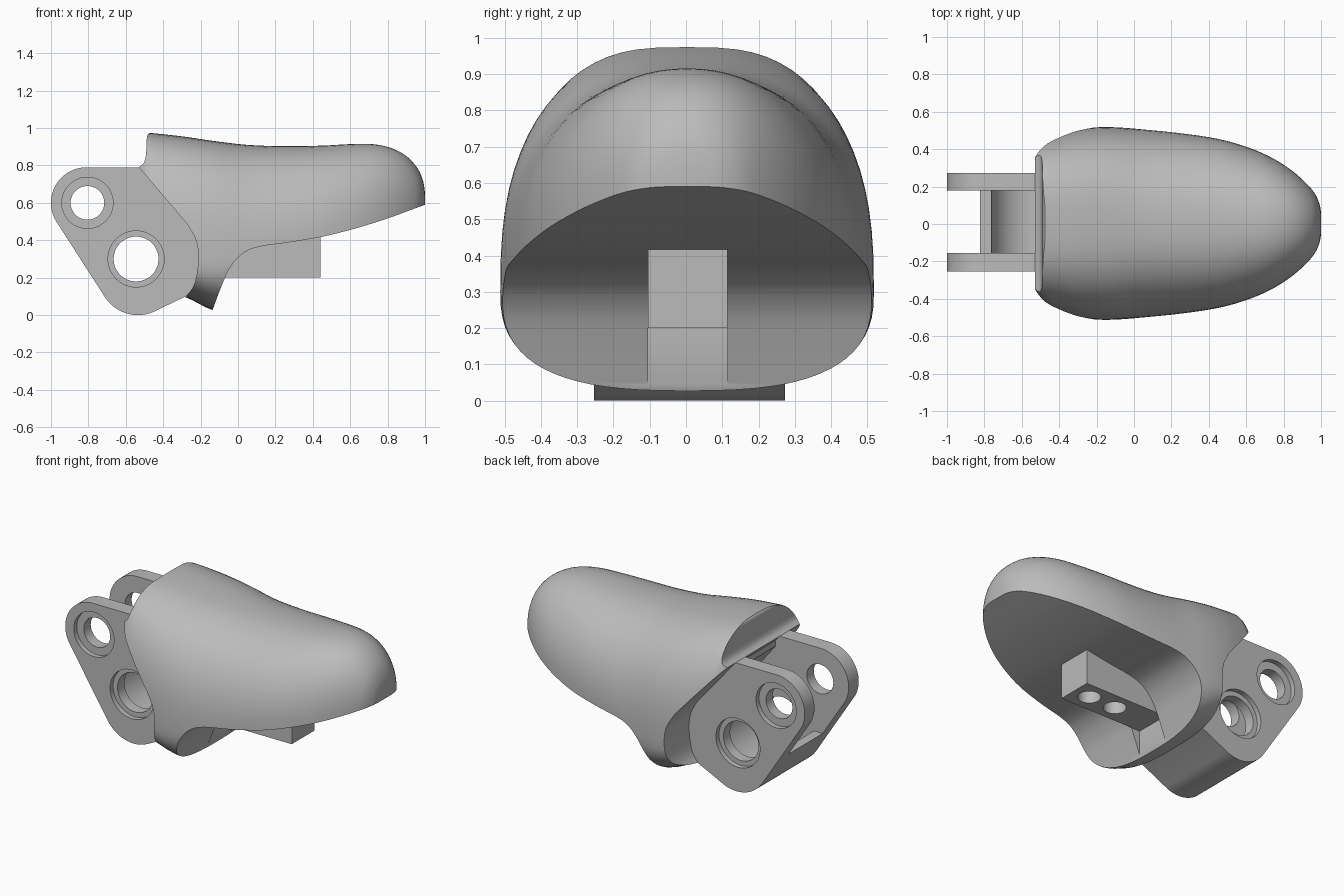
import bpy, bmesh
from math import cos, sin, pi, radians
from mathutils import Vector

cube = bpy.data.objects.get("Cube")
if cube:
    bpy.data.objects.remove(cube, do_unlink=True)

grey = bpy.data.materials.new("light grey")
grey.use_nodes = True
grey.diffuse_color = (0.5, 0.5, 0.5, 1)
grey.node_tree.nodes["Principled BSDF"].inputs["Base Color"].default_value = (0.5, 0.5, 0.5, 1)


def finish(name, bm):
    bmesh.ops.recalc_face_normals(bm, faces=bm.faces[:])
    mesh = bpy.data.meshes.new(name)
    bm.to_mesh(mesh)
    bm.free()
    mesh.materials.append(grey)
    obj = bpy.data.objects.new(name, mesh)
    bpy.context.collection.objects.link(obj)
    return obj


def smooth_path(points, steps):
    """Catmull-Rom curve through points of any dimension."""
    pts = [Vector(p) for p in points]
    pts = [pts[0] * 2 - pts[1]] + pts + [pts[-1] * 2 - pts[-2]]
    out = []
    for a, b, c, d in zip(pts, pts[1:], pts[2:], pts[3:]):
        for i in range(steps):
            t = i / steps
            out.append(0.5 * (2 * b + (c - a) * t + (2 * a - 5 * b + 4 * c - d) * t * t
                              + (3 * b - a - 3 * c + d) * t ** 3))
    return out + [pts[-2]]


def arc(cx, cz, r, start, end, n=24):
    angles = [radians(start + (end - start) * i / n) for i in range(n + 1)]
    return [(cx + r * cos(a), cz + r * sin(a)) for a in angles]


def prism(name, outline, y0, y1):
    """Extrude an x-z outline along y."""
    bm = bmesh.new()
    rings = [[bm.verts.new((p[0], y, p[1])) for p in outline] for y in (y0, y1)]
    bm.faces.new(rings[0])
    bm.faces.new(rings[1])
    n = len(outline)
    for i in range(n):
        j = (i + 1) % n
        bm.faces.new((rings[0][i], rings[0][j], rings[1][j], rings[1][i]))
    return finish(name, bm)


def combine(obj, other, operation="DIFFERENCE"):
    mod = obj.modifiers.new("cut", "BOOLEAN")
    mod.operation, mod.solver, mod.object = operation, "EXACT", other
    bpy.context.view_layer.objects.active = obj
    bpy.ops.object.modifier_apply(modifier=mod.name)
    bpy.data.objects.remove(other, do_unlink=True)


# Rounded body: x, half width, top, middle height, bottom, roundness
stations = [
    (-0.56, 0.37, 0.98, 0.32, 0.12, 2.9), (-0.53, 0.415, 0.98, 0.32, 0.12, 2.9),
    (-0.48, 0.46, 0.975, 0.32, 0.12, 2.9), (-0.4, 0.485, 0.967, 0.31, 0.11, 2.8),
    (-0.28, 0.508, 0.953, 0.3, 0.095, 2.7), (-0.13, 0.515, 0.931, 0.3, 0.025, 2.6),
    (0.05, 0.503, 0.91, 0.31, 0.0, 2.4), (0.25, 0.483, 0.903, 0.35, 0.0, 2.3),
    (0.45, 0.452, 0.906, 0.41, 0.1, 2.25), (0.6, 0.41, 0.914, 0.45, 0.2, 2.2),
    (0.72, 0.36, 0.914, 0.485, 0.3, 2.2), (0.82, 0.3, 0.893, 0.52, 0.35, 2.2),
    (0.9, 0.235, 0.85, 0.55, 0.4, 2.2), (0.96, 0.17, 0.785, 0.57, 0.45, 2.2),
    (0.99, 0.11, 0.715, 0.585, 0.5, 2.2), (1.0, 0.06, 0.65, 0.59, 0.55, 2.2)]
bm = bmesh.new()
rings, count = [], 72
for x, w, top, mid, bottom, n in smooth_path(stations, 4):
    ring = []
    for i in range(count):
        c, s = cos(2 * pi * i / count), sin(2 * pi * i / count)
        y = w * abs(c) ** (2 / n) * (1 if c > 0 else -1)
        z = abs(s) ** (2 / n) * (top - mid if s > 0 else bottom - mid)
        ring.append(bm.verts.new((x, y + 0.003, mid + z)))
    rings.append(ring)
for a, b in zip(rings, rings[1:]):
    for i in range(count):
        j = (i + 1) % count
        bm.faces.new((a[i], a[j], b[j], b[i]))
bm.faces.new(rings[0])
bm.faces.new(rings[-1])
body = finish("fingertip_body", bm)

# Side outline that trims the body: curved underside, hinge side and lip
underside = smooth_path([(-0.135, 0.03), (-0.09, 0.15), (-0.045, 0.25), (0.02, 0.325), (0.11, 0.365),
                         (0.3, 0.393), (0.5, 0.43), (0.75, 0.5), (1.0, 0.59)], 6)
lip = smooth_path([(-0.53, 0.79), (-0.503, 0.815), (-0.492, 0.86), (-0.487, 0.95), (-0.475, 0.975)], 5)
hinge_side = smooth_path([(-0.28, 0.095), (-0.232, 0.17), (-0.212, 0.3), (-0.225, 0.4), (-0.27, 0.485)], 6)
trim = [(-0.145, -0.05)] + underside + [(1.1, 0.62), (1.1, 1.2), (-0.47, 1.2)]
trim += lip[::-1] + hinge_side[::-1] + [(-0.3, 0.05), (-0.3, -0.05)]
combine(body, prism("trim_shape", trim, -0.8, 0.8), "INTERSECT")

# Slot below the rear end of the mounting block
combine(body, prism("slot_cutter", [(-0.13, -0.1), (0.1, -0.1), (0.1, 0.2), (-0.13, 0.2)], -0.105, 0.115))

# Hinge with two arms
outline = [(-0.45, 0.7), (-0.53, 0.79)] + arc(-0.81, 0.6, 0.19, 90, 212)
outline += arc(-0.535, 0.21, 0.21, 212, 298) + [(-0.28, 0.1), (-0.17, 0.14), (-0.14, 0.3), (-0.22, 0.46)]
hinge = prism("hinge", outline, -0.253, 0.273)
gap = [(-1.2, 0.27)] + arc(-0.545, 0.3, 0.22, 188, 360) + [(-0.325, 0.5), (-0.5, 0.72), (-0.5, 1), (-1.2, 1)]
combine(hinge, prism("gap_cutter", gap, -0.155, 0.178))

# Pin holes with shallow counterbores on the outer faces
for x, z, hole, bore in ((-0.805, 0.6, 0.09, 0.137), (-0.545, 0.3, 0.12, 0.15)):
    for r, y0, y1 in ((hole, -0.6, 0.6), (bore, -0.6, -0.223), (bore, 0.243, 0.6)):
        combine(hinge, prism("hole_cutter", arc(x, z, r, 0, 352.5, 47), y0, y1))

# Mounting block with two blind screw holes underneath
block = prism("mounting_block", [(-0.1, 0.2), (0.44, 0.2), (0.44, 0.44), (-0.1, 0.44)], -0.105, 0.115)
for x in (0.145, 0.33):
    bm = bmesh.new()
    bmesh.ops.create_cone(bm, cap_ends=True, segments=40, radius1=0.065, radius2=0.065, depth=0.2)
    bmesh.ops.translate(bm, verts=bm.verts[:], vec=(x, 0.005, 0.2))
    combine(block, finish("screw_cutter", bm))

for obj in (body, hinge, block):
    bpy.ops.object.select_all(action="DESELECT")
    obj.select_set(True)
    bpy.context.view_layer.objects.active = obj
    bpy.ops.object.shade_smooth_by_angle(angle=radians(32))
